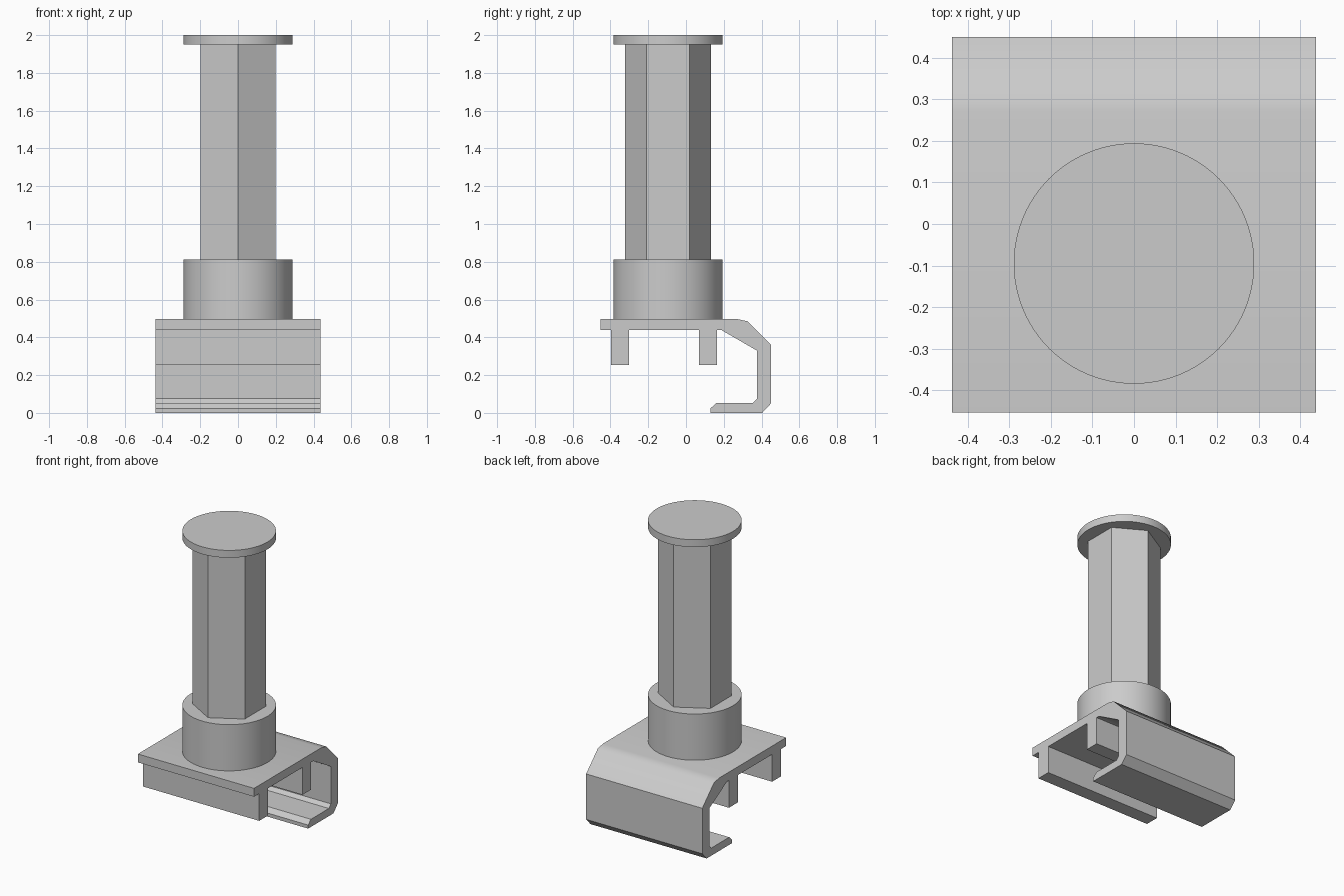
import bpy, bmesh, math

cube = bpy.data.objects.get("Cube")
if cube:
    bpy.data.objects.remove(cube, do_unlink=True)

# One plain grey for every part
grey = bpy.data.materials.new("light grey")
grey.use_nodes = True
colour = (0.6, 0.6, 0.6, 1)
grey.diffuse_color = colour
grey.node_tree.nodes["Principled BSDF"].inputs["Base Color"].default_value = colour

POST_Y = -0.095


def finish(name, bm, smooth=None):
    bmesh.ops.recalc_face_normals(bm, faces=bm.faces)
    mesh = bpy.data.meshes.new(name)
    bm.to_mesh(mesh)
    bm.free()
    mesh.materials.append(grey)
    obj = bpy.data.objects.new(name, mesh)
    bpy.context.collection.objects.link(obj)
    if smooth:
        bpy.ops.object.select_all(action="DESELECT")
        obj.select_set(True)
        bpy.context.view_layer.objects.active = obj
        bpy.ops.object.shade_smooth_by_angle(angle=math.radians(smooth))
    return obj


def prism(name, sides, radius, bottom, top, smooth=None):
    """Upright prism on the post axis, with a corner facing the front."""
    bm = bmesh.new()
    ring = []
    for i in range(sides):
        a = 2 * math.pi * i / sides - math.pi / 2
        ring.append(bm.verts.new((radius * math.cos(a), POST_Y + radius * math.sin(a), bottom)))
    base = bm.faces.new(ring)
    out = bmesh.ops.extrude_face_region(bm, geom=[base])
    verts = [v for v in out["geom"] if isinstance(v, bmesh.types.BMVert)]
    bmesh.ops.translate(bm, verts=verts, vec=(0, 0, top - bottom))
    return finish(name, bm, smooth)


def extrude_side_profile(name, points, half_width, smooth=None):
    """Profile in y, z swept across the width."""
    bm = bmesh.new()
    base = bm.faces.new([bm.verts.new((-half_width, y, z)) for y, z in points])
    out = bmesh.ops.extrude_face_region(bm, geom=[base])
    verts = [v for v in out["geom"] if isinstance(v, bmesh.types.BMVert)]
    bmesh.ops.translate(bm, verts=verts, vec=(2 * half_width, 0, 0))
    return finish(name, bm, smooth)


# Clip base: flat plate, two ribs underneath and a rear hook, as one section
clip = [
    (-0.453, 0.497), (0.27, 0.497), (0.325, 0.485), (0.45, 0.36),
    (0.45, 0.05), (0.403, 0), (0.13, 0), (0.13, 0.024), (0.16, 0.052),
    (0.353, 0.052), (0.375, 0.075), (0.375, 0.33), (0.185, 0.44),
    (0.163, 0.44), (0.163, 0.254), (0.068, 0.254), (0.068, 0.44),
    (-0.302, 0.44), (-0.302, 0.254), (-0.397, 0.254), (-0.397, 0.44),
    (-0.453, 0.44),
]
extrude_side_profile("clip_base", clip, 0.438, smooth=38)

# Round collar, hexagonal post and end disc
prism("collar", 96, 0.289, 0.497, 0.812, smooth=30)
prism("hexagonal_post", 6, 0.228, 0.812, 1.95)
prism("end_disc", 96, 0.289, 1.95, 2.0, smooth=30)
